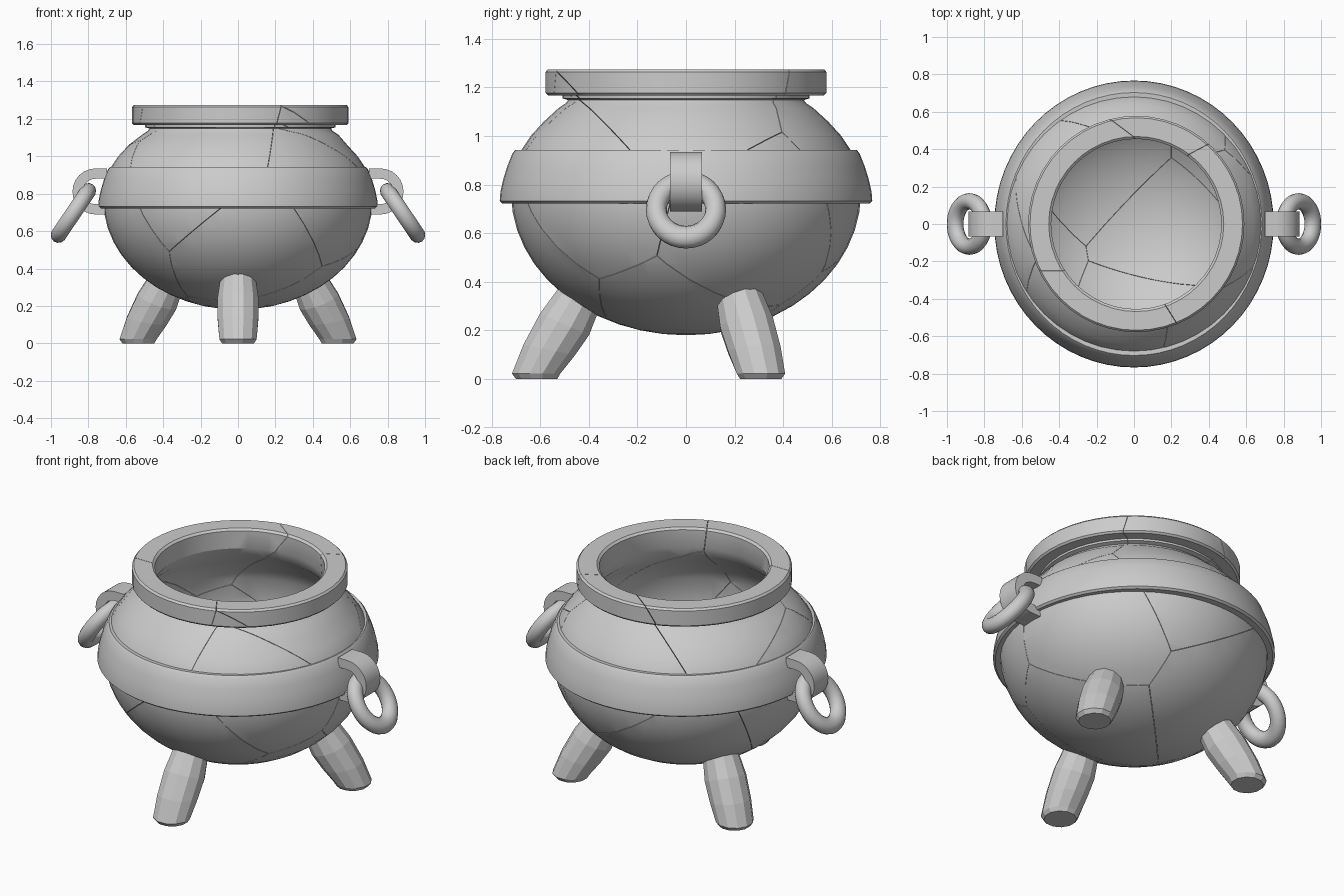
import bpy, bmesh, math, random
from mathutils import Vector, Matrix

if "Cube" in bpy.data.objects:
    bpy.data.objects.remove(bpy.data.objects["Cube"])

random.seed(7)


def finish(bm, name, angle=30):
    bmesh.ops.recalc_face_normals(bm, faces=bm.faces)
    me = bpy.data.meshes.new(name)
    bm.to_mesh(me)
    bm.free()
    ob = bpy.data.objects.new(name, me)
    bpy.context.collection.objects.link(ob)
    if angle:
        bpy.ops.object.select_all(action='DESELECT')
        ob.select_set(True)
        bpy.context.view_layer.objects.active = ob
        bpy.ops.object.shade_smooth_by_angle(angle=math.radians(angle))
    return ob


def lathe(profile, steps, closed=False):
    bm = bmesh.new()
    vs = [bm.verts.new((r, 0, z)) for r, z in profile]
    es = [bm.edges.new(p) for p in zip(vs, vs[1:])]
    if closed:
        es.append(bm.edges.new((vs[-1], vs[0])))
    bmesh.ops.spin(bm, geom=vs + es, cent=(0, 0, 0), axis=(0, 0, 1),
                   angle=math.tau, steps=steps, use_duplicate=False)
    bmesh.ops.remove_doubles(bm, verts=bm.verts, dist=1e-4)
    bmesh.ops.recalc_face_normals(bm, faces=bm.faces)
    return bm


def bridge(bm, rings):
    # skin between successive rings and cap both ends
    for a, b in zip(rings, rings[1:]):
        for i in range(len(a)):
            j = (i + 1) % len(a)
            bm.faces.new((a[i], a[j], b[j], b[i]))
    bm.faces.new(rings[0])
    bm.faces.new(rings[-1])


# Pot: outer bowl, neck, rim and hollow inside in one profile
def bowl(r, z0, drop, n=12):
    return [(r * math.sin(math.pi / 2 * i / n), z0 - drop * math.cos(math.pi / 2 * i / n))
            for i in range(n + 1)]

outer = bowl(.72, .765, .585) + [
    (.712, .85), (.68, .94), (.64, 1.0), (.585, 1.06), (.525, 1.115), (.495, 1.135),
    (.485, 1.148), (.508, 1.155), (.508, 1.167), (.568, 1.167), (.578, 1.177),
    (.578, 1.264), (.568, 1.275), (.468, 1.275), (.455, 1.264), (.455, 1.16),
    (.49, 1.09), (.55, 1.03), (.605, .96), (.635, .9)]
pot = lathe(outer + bowl(.655, .765, .525)[::-1], 48)
for v in pot.verts:
    if v.co.z > 1.1:
        v.co.x += .012
source = bpy.data.meshes.new("pot_source")
pot.to_mesh(source)
pot.free()

# Cracks: split the pot into touching shards around scattered seeds
seeds = []
for i in range(10):
    z = -1 + 2 * (i + .5) / 10
    a = i * 2.4 + random.uniform(-.5, .5)
    s = math.sqrt(1 - z * z)
    seeds.append(Vector((.65 * s * math.cos(a), .65 * s * math.sin(a), .73 + .5 * z)))
shards = bmesh.new()
for p in seeds:
    bm = bmesh.new()
    bm.from_mesh(source)
    for q in seeds:
        if q is p or not bm.faces:
            continue
        n = (q - p).normalized()
        cut = bmesh.ops.bisect_plane(bm, geom=bm.verts[:] + bm.edges[:] + bm.faces[:],
                                     dist=1e-5, plane_co=(p + q) / 2 - n * .001,
                                     plane_no=n, clear_outer=True)
        edges = [e for e in cut['geom_cut'] if isinstance(e, bmesh.types.BMEdge)]
        if edges:
            bmesh.ops.triangle_fill(bm, edges=edges, normal=n)
    tmp = bpy.data.meshes.new("shard")
    bm.to_mesh(tmp)
    bm.free()
    shards.from_mesh(tmp)
    bpy.data.meshes.remove(tmp)
bpy.data.meshes.remove(source)
finish(shards, "cracked_pot")

# Belly band, slightly narrower in x
band = lathe([(.67, .725), (.755, .722), (.767, .732), (.764, .77), (.753, .82),
              (.736, .875), (.714, .93), (.703, .942), (.67, .94)], 64, closed=True)
for v in band.verts:
    v.co.x *= .974
finish(band, "belly_band")

# Three splayed legs
for k, name in enumerate(("front_leg", "back_right_leg", "back_left_leg")):
    bm = bmesh.new()
    rot = Matrix.Rotation(k * math.tau / 3, 3, 'Z')
    rings = []
    # distance out, height, radius, tilt
    for d, z, r, t in ((.615, 0, .088, 0), (.617, .022, .103, 0), (.563, .12, .112, 12),
                       (.50, .225, .114, 24), (.44, .33, .098, 32)):
        tilt = Matrix.Rotation(math.radians(-t), 3, 'X')
        rings.append([bm.verts.new(rot @ (Vector((0, -d, z)) + tilt @ Vector(
            (r * math.cos(a), r * math.sin(a), 0))))
            for a in (math.tau * (i + .5) / 12 for i in range(12))])
    bridge(bm, rings)
    finish(bm, name, 0)

# Handle lugs and hanging rings on both sides
for side, name in ((1, "right"), (-1, "left")):
    bm = bmesh.new()
    arc = [math.pi / 2 - math.pi * i / 12 for i in range(13)]
    path = [(.70, math.pi / 2)] + [(.762, a) for a in arc] + [(.70, -math.pi / 2)]
    rings = []
    for x, a in path:
        c, s = math.cos(a), math.sin(a)
        rings.append([bm.verts.new((side * (x + r * c), y, .812 + r * s))
                      for r, y in ((.123, -.066), (.123, .066), (.068, .066), (.068, -.066))])
    bridge(bm, rings)
    finish(bm, name + "_lug")

    bpy.ops.mesh.primitive_torus_add(major_radius=.122, minor_radius=.043,
                                     major_segments=32, minor_segments=14)
    ring = bpy.context.object
    ring.name = name + "_ring"
    ring.scale = (1.12, 1, 1)
    ring.rotation_euler = (0, side * math.radians(56), 0)
    ring.location = (side * .88, 0, .697)
    bpy.ops.object.shade_smooth_by_angle()
